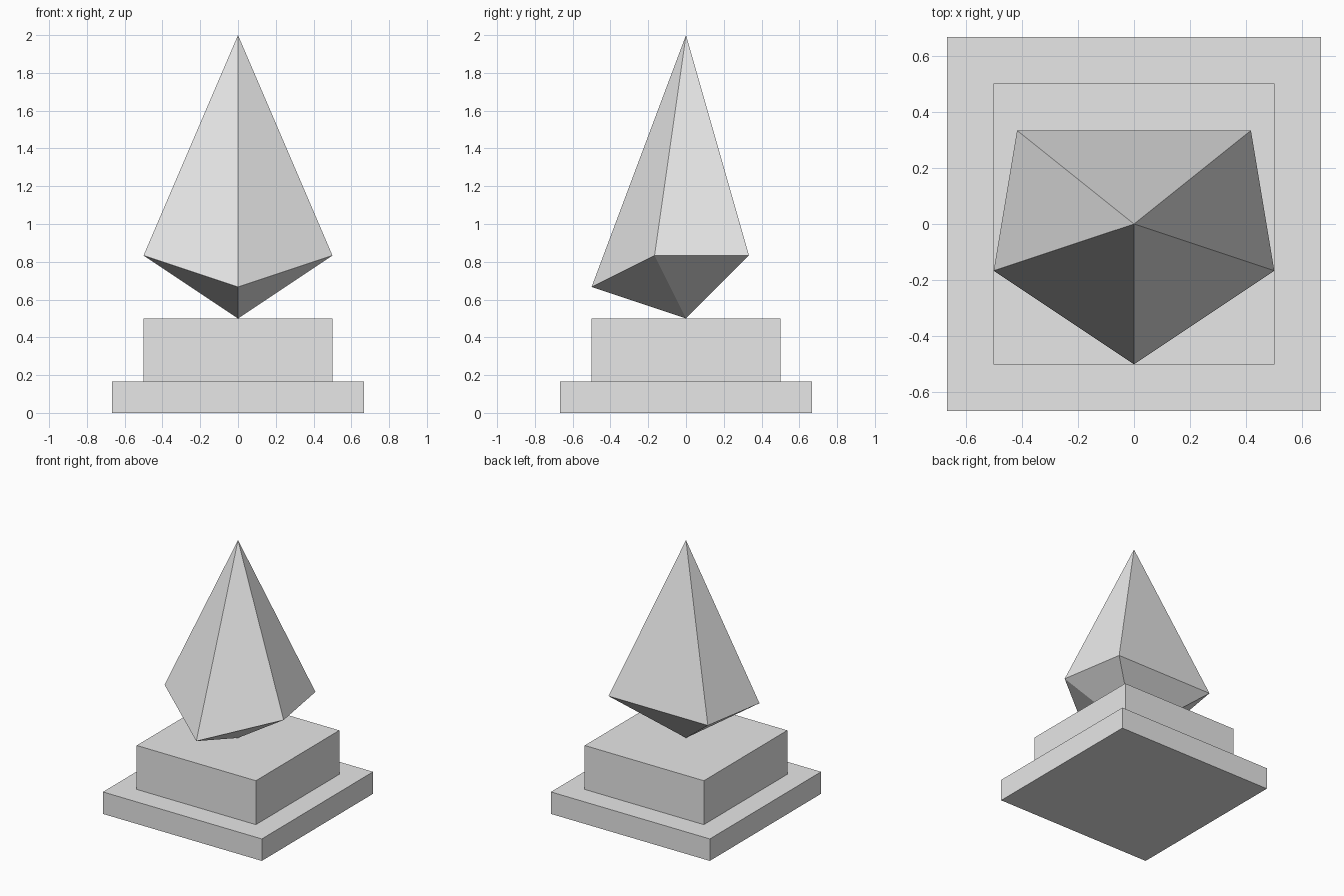
import bpy, bmesh

if "Cube" in bpy.data.objects:
    bpy.data.objects.remove(bpy.data.objects["Cube"])

stone = bpy.data.materials.new("light_grey")
stone.diffuse_color = (0.8, 0.8, 0.8, 1)
stone.use_nodes = True
stone.node_tree.nodes["Principled BSDF"].inputs["Base Color"].default_value = stone.diffuse_color


def make_object(name, bm):
    bmesh.ops.recalc_face_normals(bm, faces=bm.faces)
    mesh = bpy.data.meshes.new(name)
    bm.to_mesh(mesh)
    bm.free()
    mesh.materials.append(stone)
    obj = bpy.data.objects.new(name, mesh)
    bpy.context.collection.objects.link(obj)
    return obj


def slab(name, width, z0, z1):
    bm = bmesh.new()
    bmesh.ops.create_cube(bm, size=1)
    for v in bm.verts:
        v.co.x *= width
        v.co.y *= width
        v.co.z = z1 if v.co.z > 0 else z0
    return make_object(name, bm)


# Stepped plinth
slab("plinth_base", 4 / 3, 0, 1 / 6)
slab("plinth_block", 1, 1 / 6, 0.5)

# Five-sided crystal balanced on its lower tip; front corner dips lower
right = [(0.5, -1 / 6, 5 / 6), (5 / 12, 1 / 3, 5 / 6)]
left = [(-x, y, z) for x, y, z in reversed(right)]
bm = bmesh.new()
ring = [bm.verts.new(p) for p in [(0, -0.5, 2 / 3)] + right + left]
for tip in (bm.verts.new((0, 0, 2)), bm.verts.new((0, 0, 0.5))):
    for i, v in enumerate(ring):
        bm.faces.new((v, ring[(i + 1) % len(ring)], tip))
make_object("crystal", bm)
